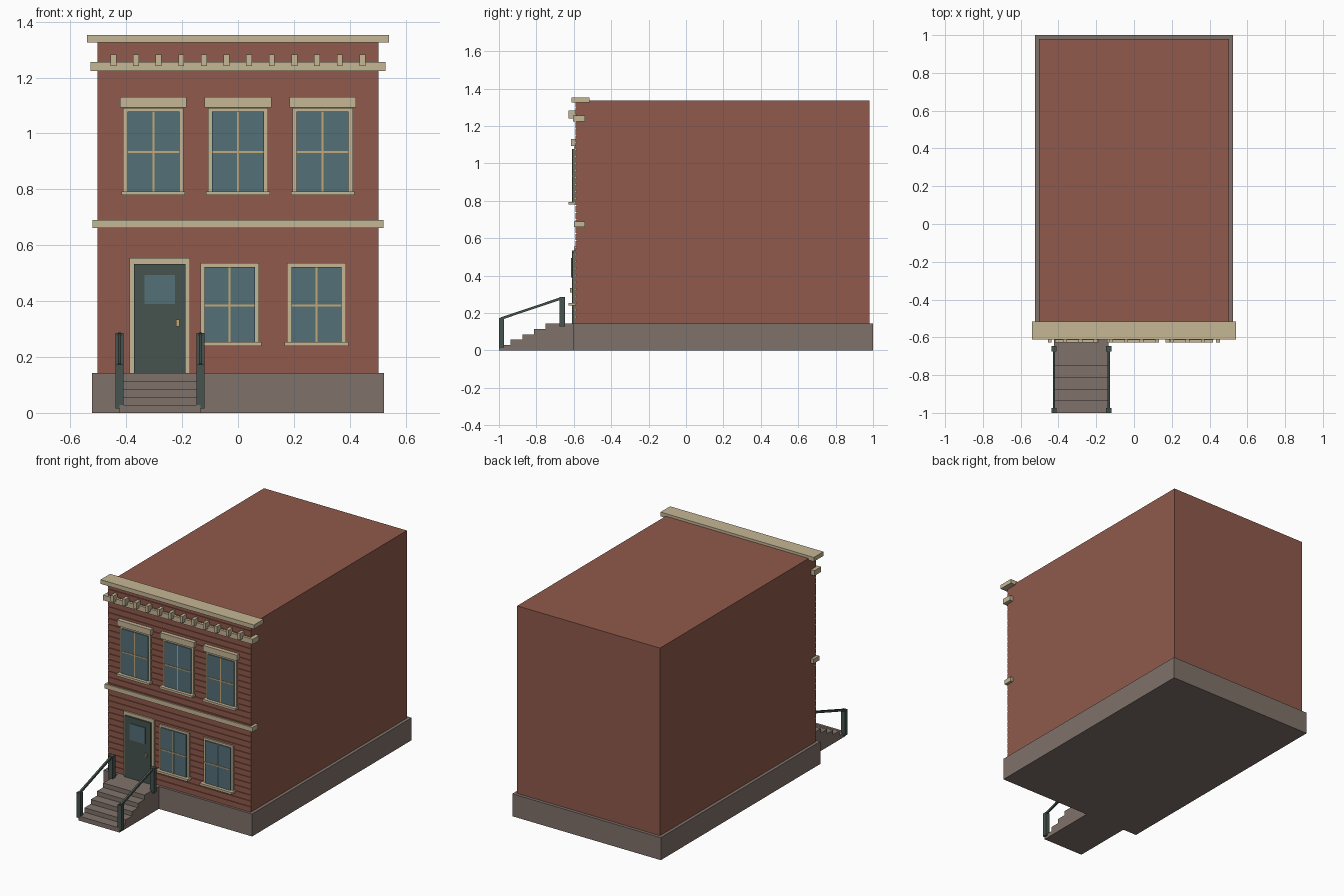
import bpy, bmesh, math
from mathutils import Matrix, Vector

cube = bpy.data.objects.get("Cube")
if cube:
    bpy.data.objects.remove(cube, do_unlink=True)


def material(name, r, g, b):
    lin = [(c / 255 / 12.92 if c < 11 else ((c / 255 + 0.055) / 1.055) ** 2.4) for c in (r, g, b)]
    m = bpy.data.materials.new(name)
    m.use_nodes = True
    m.diffuse_color = (*lin, 1)
    m.node_tree.nodes["Principled BSDF"].inputs["Base Color"].default_value = (*lin, 1)
    return m


BRICK = material("brick red", 144, 90, 75)
STONE = material("grey stone", 128, 114, 106)
TRIM = material("cream trim", 197, 182, 149)
GLASS = material("blue glass", 84, 112, 120)
DARK = material("dark green paint", 70, 84, 79)
TAN = material("golden tan", 196, 168, 118)


def boxes(name, mat, spans):
    """One object from boxes, each given as (x0, x1), (y0, y1), (z0, z1)."""
    bm = bmesh.new()
    for span in spans:
        mid = Vector([(a + b) / 2 for a, b in span])
        size = [abs(b - a) for a, b in span]
        bmesh.ops.create_cube(bm, size=1, matrix=Matrix.Translation(mid) @ Matrix.Diagonal((*size, 1)))
    return finish(name, mat, bm)


def finish(name, mat, bm):
    mesh = bpy.data.meshes.new(name)
    bm.to_mesh(mesh)
    bm.free()
    mesh.materials.append(mat)
    ob = bpy.data.objects.new(name, mesh)
    bpy.context.collection.objects.link(ob)
    return ob


def wide(x, half):
    return (x - half, x + half)


WALL = -0.585      # front face of the wall
BASE = 0.143       # top of the foundation
ROOF = 1.337

# Main volume
boxes("foundation", STONE, [(wide(0, 0.523), (-0.605, 1), (0, BASE))])
boxes("building_body", BRICK, [(wide(0, 0.503), (WALL, 0.98), (BASE, ROOF))])

# Shallow courses across the front wall
rows = 32
pitch = (ROOF - BASE) / rows
boxes("front_wall_courses", BRICK,
      [(wide(0, 0.503), (WALL - 0.005, WALL + 0.005),
        (BASE + i * pitch, BASE + (i + 0.88) * pitch)) for i in range(rows)])

# Horizontal trim bands and brackets
boxes("roof_cornice", TRIM, [(wide(0, 0.54), (-0.611, -0.515), (1.326, 1.353))])
boxes("lower_cornice", TRIM, [(wide(0, 0.527), (-0.605, -0.54), (1.223, 1.256))])
boxes("floor_band", TRIM, [(wide(0, 0.52), (-0.598, -0.54), (0.661, 0.69))])
boxes("cornice_brackets", TRIM,
      [(wide(-0.446 + i * 0.081, 0.0105), (-0.628, WALL), (1.241, 1.283)) for i in range(12)])


def window(name, x, z0, z1, bar_z, half, lintel):
    boxes(name + "_frame", TRIM, [(wide(x, half + 0.015), (-0.6, WALL), (z0, z1 + 0.013))])
    boxes(name + "_glass", GLASS, [(wide(x, half), (-0.607, -0.598), (z0, z1))])
    boxes(name + "_glazing_bars", TAN,
          [(wide(x, 0.0035), (-0.61, -0.6), (z0, z1)),
           (wide(x, half), (-0.61, -0.6), wide(bar_z, 0.0035))])
    boxes(name + "_sill", TRIM, [(wide(x, 0.114), (-0.627, WALL), (z0 - 0.014, z0))])
    if lintel:
        boxes(name + "_lintel", TRIM, [(wide(x, 0.119), (-0.615, WALL), (1.093, 1.13))])


for side, x in (("right", -0.303), ("middle", 0), ("left", 0.303)):
    window("upper_" + side + "_window", x, 0.793, 1.078, 0.933, 0.093, True)
for side, x in (("middle", -0.03), ("left", 0.281)):
    window("lower_" + side + "_window", x, 0.253, 0.523, 0.385, 0.09, False)

# Entrance
DOOR = -0.28
boxes("door_frame", TRIM, [(wide(DOOR, 0.108), (-0.6, WALL), (BASE, 0.555))])
boxes("door", DARK, [(wide(DOOR, 0.092), (-0.61, -0.598), (BASE, 0.533))])
boxes("door_window", GLASS, [(wide(DOOR, 0.054), (-0.614, -0.608), (0.39, 0.494))])
boxes("door_handle", TAN, [(wide(-0.215, 0.006), (-0.62, -0.608), (0.309, 0.335))])

# Front steps extruded from a stair profile
STEP_FRONTS = (-1, -0.938, -0.875, -0.813, -0.75)
profile = [(-0.6, 0), (-1, 0)]
for i, y in enumerate(STEP_FRONTS):
    z = BASE * (i + 1) / len(STEP_FRONTS)
    if i:
        profile.append((y, BASE * i / len(STEP_FRONTS)))
    profile.append((y, z))
profile.append((-0.6, BASE))
bm = bmesh.new()
face = bm.faces.new([bm.verts.new((-0.424, y, z)) for y, z in profile])
grown = bmesh.ops.extrude_face_region(bm, geom=[face])
bmesh.ops.translate(bm, vec=(0.29, 0, 0),
                    verts=[v for v in grown["geom"] if isinstance(v, bmesh.types.BMVert)])
bmesh.ops.recalc_face_normals(bm, faces=bm.faces)
finish("front_steps", STONE, bm)

# Railings
for side, x in (("right", -0.424), ("left", -0.134)):
    boxes(side + "_railing_posts", DARK,
          [(wide(x, 0.014), (-1, -0.973), (0.015, 0.174)),
           (wide(x, 0.014), (-0.675, -0.646), (0.128, 0.286))])
    start, end = Vector((x, -0.99, 0.17)), Vector((x, -0.66, 0.281))
    run = end - start
    bm = bmesh.new()
    bmesh.ops.create_cube(
        bm, size=1,
        matrix=Matrix.Translation((start + end) / 2)
        @ Matrix.Rotation(math.atan2(run.z, run.y), 4, "X")
        @ Matrix.Diagonal((0.012, run.length, 0.013, 1)))
    finish(side + "_handrail", DARK, bm)
